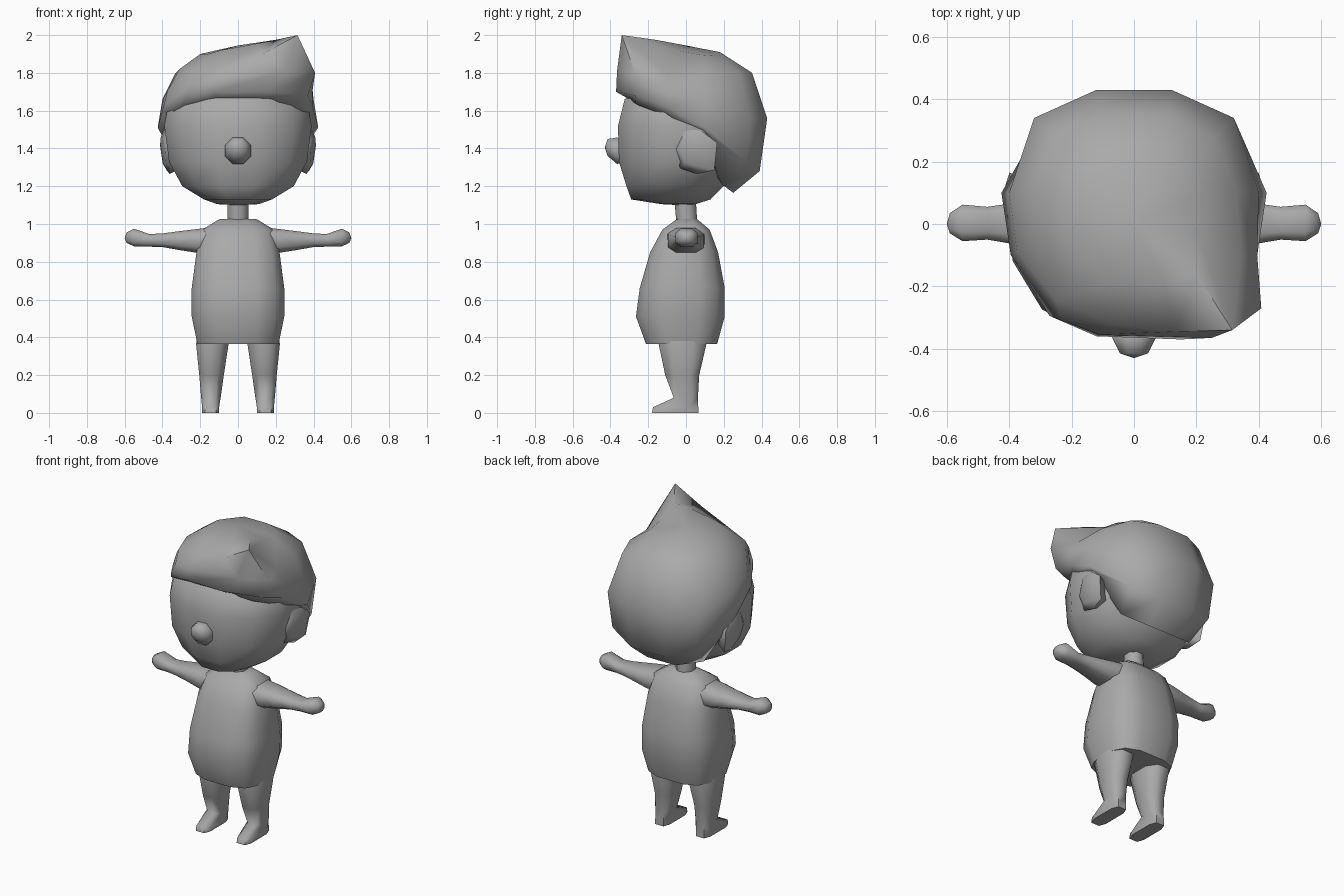
import bpy, bmesh, math

cube = bpy.data.objects.get("Cube")
if cube:
    bpy.data.objects.remove(cube, do_unlink=True)

grey = bpy.data.materials.new("plain grey")
grey.use_nodes = True
COLOUR = (0.4, 0.4, 0.4, 1)
grey.diffuse_color = COLOUR
grey.node_tree.nodes["Principled BSDF"].inputs["Base Color"].default_value = COLOUR


def loft(name, rings, start, end, angle=60):
    """Skin equal-length rings and close both ends with a fan to a point."""
    bm = bmesh.new()
    loops = [[bm.verts.new(p) for p in ring] for ring in rings]
    n = len(loops[0])
    for a, b in zip(loops, loops[1:]):
        for i in range(n):
            j = (i + 1) % n
            bm.faces.new((a[i], a[j], b[j], b[i]))
    for loop, tip in ((loops[0], start), (loops[-1], end)):
        v = bm.verts.new(tip)
        for i in range(n):
            bm.faces.new((loop[i], loop[(i + 1) % n], v))
    bmesh.ops.recalc_face_normals(bm, faces=bm.faces)
    mesh = bpy.data.meshes.new(name)
    bm.to_mesh(mesh)
    bm.free()
    mesh.materials.append(grey)
    obj = bpy.data.objects.new(name, mesh)
    bpy.context.collection.objects.link(obj)
    bpy.ops.object.select_all(action='DESELECT')
    obj.select_set(True)
    bpy.context.view_layer.objects.active = obj
    bpy.ops.object.shade_smooth_by_angle(angle=math.radians(angle))


def oval(n, u0, u1, v0, v1, power=1.0):
    """Flat-sided oval filling a rectangle; power below 1 makes it boxier."""
    k = math.cos(math.pi / n) ** power
    pts = []
    for i in range(n):
        a = 2 * math.pi * (i + 0.5) / n
        c, s = math.cos(a), math.sin(a)
        c = math.copysign(abs(c) ** power, c) / k
        s = math.copysign(abs(s) ** power, s) / k
        pts.append(((u0 + u1) / 2 + c * (u1 - u0) / 2, (v0 + v1) / 2 + s * (v1 - v0) / 2))
    return pts


def level(n, z, x0, x1, y0, y1, power=1.0):
    return [(x, y, z) for x, y in oval(n, x0, x1, y0, y1, power)]


def flip(p):
    return (-p[0], p[1], p[2])


def pair(name, rings, start, end, angle=60):
    loft("left_" + name, rings, start, end, angle)
    loft("right_" + name, [[flip(p) for p in r] for r in rings], flip(start), flip(end), angle)


# Head: z, half width, front y, back y
head = [(1.105, .11, -.13, .05), (1.13, .18, -.29, .13), (1.2, .295, -.315, .2),
        (1.33, .365, -.355, .29), (1.52, .39, -.36, .34), (1.66, .365, -.325, .32),
        (1.76, .2, -.18, .2)]
loft("head", [level(12, z, -w, w, f, b, .9) for z, w, f, b in head],
     (0, -.04, 1.1), (0, 0, 1.8))

# Hair cap: half rings running from the front to the back, then mirrored
hair_half = [
    [(.12, -.30, 1.66), (.29, -.265, 1.635), (.375, -.10, 1.57), (.385, .08, 1.50), (.26, .19, 1.21), (.10, .25, 1.165)],
    [(.12, -.36, 1.70), (.27, -.295, 1.68), (.395, -.10, 1.62), (.425, .10, 1.51), (.30, .32, 1.33), (.12, .39, 1.28)],
    [(.11, -.355, 1.77), (.23, -.31, 1.75), (.375, -.09, 1.70), (.40, .10, 1.66), (.32, .34, 1.56), (.12, .43, 1.56)],
    [(.07, -.32, 1.835), (.25, -.245, 1.82), (.31, -.08, 1.82), (.33, .10, 1.80), (.26, .28, 1.80), (.11, .35, 1.80)],
    [(.09, -.19, 1.92), (.16, -.13, 1.90), (.20, -.03, 1.90), (.20, .08, 1.895), (.16, .15, 1.89), (.08, .18, 1.91)],
]
hair = [half + [flip(p) for p in reversed(half)] for half in hair_half]
# Swept-up quiff on the left side: (ring, point) -> new place
quiff = {(1, 0): (.15, -.37, 1.70), (1, 1): (.37, -.27, 1.68), (2, 0): (.25, -.365, 1.81),
         (2, 1): (.408, -.27, 1.80), (2, 2): (.395, -.10, 1.71), (3, 0): (.13, -.345, 1.90),
         (3, 1): (.315, -.34, 2.0), (3, 2): (.345, -.10, 1.79), (4, 0): (.10, -.19, 1.955),
         (4, 1): (.20, -.16, 1.975), (4, 2): (.20, -.03, 1.915)}
for (r, i), p in quiff.items():
    hair[r][i] = p
loft("hair", hair, (0, 0, 1.5), (0, 0, 1.945), 70)

# Ears: outline in y, z, leaning with the side of the head
outline = [(-.075, 1.40), (-.01, 1.50), (.08, 1.495), (.165, 1.43), (.15, 1.285), (.06, 1.265), (-.03, 1.295)]


def ear_ring(depth, scale):
    ring = []
    for y, z in outline:
        y, z = .045 + (y - .045) * scale, 1.385 + (z - 1.385) * scale
        ring.append((.385 + depth + .13 * (z - 1.385) + .15 * (y - .045), y, z))
    return ring


pair("ear", [ear_ring(-.07, .75), ear_ring(-.01, 1), ear_ring(.012, .65)],
     (.31, .045, 1.385), (.4, .045, 1.385), 80)

# Nose: y, radius, centre height
nose = [(-.33, .06, 1.385), (-.365, .07, 1.388), (-.415, .045, 1.405)]
loft("nose", [[(x, y, z) for x, z in oval(8, -r, r, c - r, c + r)] for y, r, c in nose],
     (0, -.33, 1.385), (0, -.43, 1.405))

# Neck
loft("neck", [level(8, 1.0, -.055, .055, -.05, .06), level(8, 1.16, -.055, .055, -.065, .05)],
     (0, 0, 1.0), (0, 0, 1.16))

# Torso: z, half width, front y, back y
torso = [(.365, .215, -.212, .165), (.51, .245, -.265, .205), (.66, .245, -.245, .205),
         (.85, .22, -.19, .17), (.97, .19, -.125, .125), (1.025, .10, -.05, .06)]
loft("torso", [level(12, z, -w, w, f, b, .65) for z, w, f, b in torso],
     (0, -.02, .365), (0, .005, 1.03))

# Arms with mitten hands: x, low z, high z, front y, back y
arm = [(.12, .84, .985, -.1, .1), (.22, .848, .973, -.095, .095), (.31, .862, .962, -.075, .078),
       (.40, .878, .95, -.062, .065), (.47, .88, .947, -.05, .055), (.55, .882, .975, -.055, .062),
       (.59, .90, .955, -.03, .035)]
pair("arm", [[(x, y, z) for y, z in oval(8, f, b, lo, hi, .7)] for x, lo, hi, f, b in arm],
     (.12, 0, .91), (.6, 0, .925))

# Legs with feet: z, inner x, outer x, front y, back y, boxiness
leg = [(0, .10, .19, -.18, .065, .5), (.03, .10, .19, -.175, .065, .5), (.08, .092, .195, -.065, .063, .7),
       (.20, .075, .205, -.11, .07, .8), (.365, .05, .222, -.145, .108, .8), (.46, .05, .2, -.14, .1, .85)]
pair("leg", [level(8, *row) for row in leg], (.145, -.05, 0), (.125, -.02, .46))
